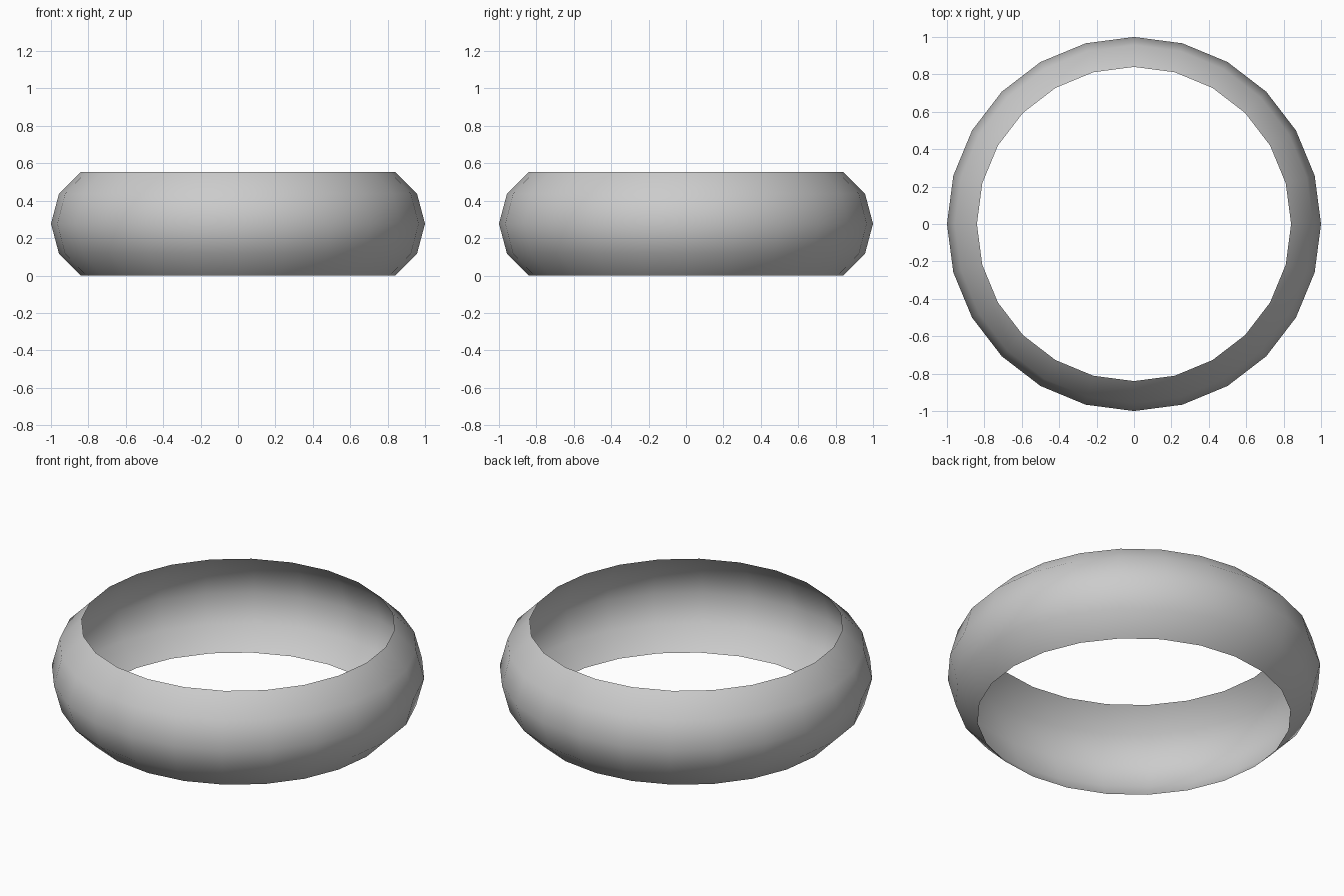
import bpy, bmesh, math

if "Cube" in bpy.data.objects:
    bpy.data.objects.remove(bpy.data.objects["Cube"])

SEGMENTS = 24     # sides around the ring
TUBE_R = 0.32     # radius of the bulging cross-section
CENTRE_R = 0.68   # distance of the cross-section centre from the axis
HALF_H = TUBE_R * math.sin(math.radians(60))

# Open arc profile: outer third of a 12-sided tube
profile = [(CENTRE_R + TUBE_R * math.cos(math.radians(a)),
            HALF_H + TUBE_R * math.sin(math.radians(a)))
           for a in range(-60, 61, 30)]

# Sweep the profile around z as a thin open band
bm = bmesh.new()
rings = []
for r, z in profile:
    rings.append([bm.verts.new((r * math.cos(2 * math.pi * i / SEGMENTS),
                                r * math.sin(2 * math.pi * i / SEGMENTS), z))
                  for i in range(SEGMENTS)])
for low, high in zip(rings, rings[1:]):
    for i in range(SEGMENTS):
        j = (i + 1) % SEGMENTS
        face = bm.faces.new((low[i], low[j], high[j], high[i]))
        face.smooth = True

mesh = bpy.data.meshes.new("ring_band")
bm.to_mesh(mesh)
bm.free()
band = bpy.data.objects.new("ring_band", mesh)
bpy.context.collection.objects.link(band)
